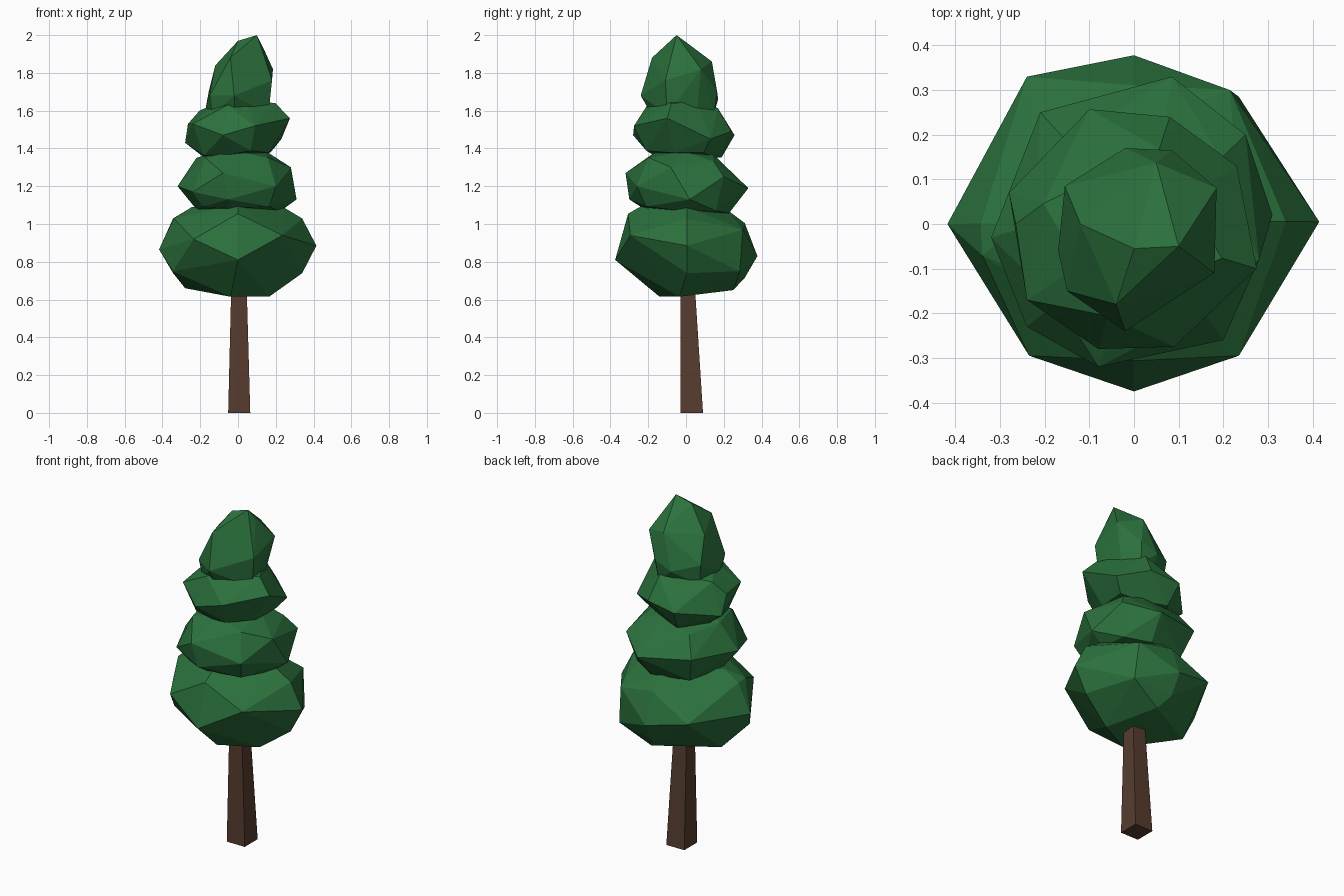
import bpy
import bmesh
from mathutils import Vector

default_cube = bpy.data.objects.get("Cube")
if default_cube:
    bpy.data.objects.remove(default_cube, do_unlink=True)


def make_material(name, colour):
    material = bpy.data.materials.new(name)
    material.use_nodes = True
    rgba = (*colour, 1)
    material.diffuse_color = rgba
    shader = material.node_tree.nodes["Principled BSDF"]
    shader.inputs["Base Color"].default_value = rgba
    shader.inputs["Roughness"].default_value = 1
    return material


def hull_object(name, points, material):
    """Wrap a faceted skin around a set of points."""
    bm = bmesh.new()
    for point in points:
        bm.verts.new(point)
    bmesh.ops.convex_hull(bm, input=bm.verts[:])
    # Drop points that ended up inside the skin
    loose = [vert for vert in bm.verts if not vert.link_faces]
    bmesh.ops.delete(bm, geom=loose, context="VERTS")
    bmesh.ops.dissolve_limit(bm, angle_limit=0.02, verts=bm.verts[:], edges=bm.edges[:])
    bmesh.ops.recalc_face_normals(bm, faces=bm.faces[:])
    mesh = bpy.data.meshes.new(name)
    bm.to_mesh(mesh)
    bm.free()
    mesh.materials.append(material)
    obj = bpy.data.objects.new(name, mesh)
    bpy.context.collection.objects.link(obj)
    return obj


def foliage(name, rim, layers, tips, tilt=(0, 0)):
    """Faceted clump: a widest rim, shrunken layers of every second rim point, and tips.

    Each layer is (first rim point, scale, height); tilt leans the layers in x and y.
    """
    rim = [Vector(point) for point in rim]
    centre = sum(rim, Vector()) / len(rim)
    points = rim + [Vector(tip) for tip in tips]
    for first, scale, height in layers:
        for corner in rim[first::2]:
            point = centre.lerp(corner, scale)
            point.z = height + tilt[0] * point.x + tilt[1] * point.y
            points.append(point)
    return hull_object(name, points, leaf_green)


leaf_green = make_material("leaf green", (0.024, 0.165, 0.046))
bark_brown = make_material("bark brown", (0.095, 0.046, 0.028))

# Trunk: square post, wider and offset at the foot
trunk_sections = [
    (-0.052, 0.065, -0.03, 0.09, 0),
    (-0.035, 0.045, -0.03, 0.045, 0.7),
]
trunk_points = [
    (x, y, z)
    for left, right, front, back, z in trunk_sections
    for x in (left, right)
    for y in (front, back)
]
hull_object("trunk", trunk_points, bark_brown)

# Lowest and widest clump
foliage(
    "lower_foliage",
    rim=[
        (0.415, 0.005, 0.885), (0.215, 0.3, 0.97), (0, 0.378, 0.83), (-0.24, 0.33, 0.88),
        (-0.418, 0, 0.865), (-0.235, -0.295, 0.92), (0, -0.375, 0.81), (0.235, -0.295, 0.94),
    ],
    layers=[(0, 0.82, 1.03), (0, 0.58, 1.09), (0, 0.82, 0.74)],
    tilt=(0, -0.08),
    tips=[
        (0.235, 0.285, 0.75), (-0.345, -0.1, 0.75), (-0.34, -0.07, 1.03),
        (-0.04, -0.14, 0.615), (0.165, -0.035, 0.615), (0.05, 0.25, 0.65), (-0.28, 0.07, 0.66),
    ],
)

# Second clump
foliage(
    "middle_foliage",
    rim=[
        (0.31, 0.02, 1.13), (0.25, 0.2, 1.25), (0.085, 0.33, 1.19), (-0.21, 0.25, 1.22),
        (-0.32, -0.03, 1.2), (-0.24, -0.23, 1.17), (-0.08, -0.32, 1.27),
        (0.2, -0.26, 1.2), (0.28, -0.08, 1.3),
    ],
    layers=[(1, 0.75, 1.34), (0, 0.45, 1.38), (1, 0.8, 1.08), (0, 0.7, 1.07)],
    tilt=(0, -0.06),
    tips=[(-0.05, -0.3, 1.13), (-0.22, 0, 1.35)],
)

# Third clump
foliage(
    "upper_foliage",
    rim=[
        (0.275, -0.1, 1.56), (0.23, 0.13, 1.45), (0.08, 0.24, 1.49), (-0.1, 0.257, 1.47),
        (-0.28, 0.07, 1.43), (-0.24, -0.17, 1.53), (-0.08, -0.28, 1.47), (0.09, -0.275, 1.52),
    ],
    layers=[(0, 0.72, 1.62), (1, 0.5, 1.64), (1, 0.75, 1.37), (0, 0.6, 1.36)],
    tilt=(0.08, -0.06),
    tips=[(-0.265, 0, 1.53)],
)

# Pointed crown
foliage(
    "crown_foliage",
    rim=[
        (0.185, 0.08, 1.82), (0.085, 0.165, 1.7), (-0.02, 0.17, 1.66), (-0.155, 0.085, 1.7),
        (-0.17, -0.06, 1.62), (-0.15, -0.15, 1.68), (-0.02, -0.24, 1.68), (0.18, -0.11, 1.76),
    ],
    layers=[(1, 0.9, 1.58), (0, 0.7, 1.56)],
    tips=[
        (0.1, -0.05, 2), (0, -0.055, 1.97), (0.05, 0.137, 1.86),
        (-0.04, -0.18, 1.88), (-0.12, 0, 1.84), (0.135, -0.03, 1.93),
    ],
)
